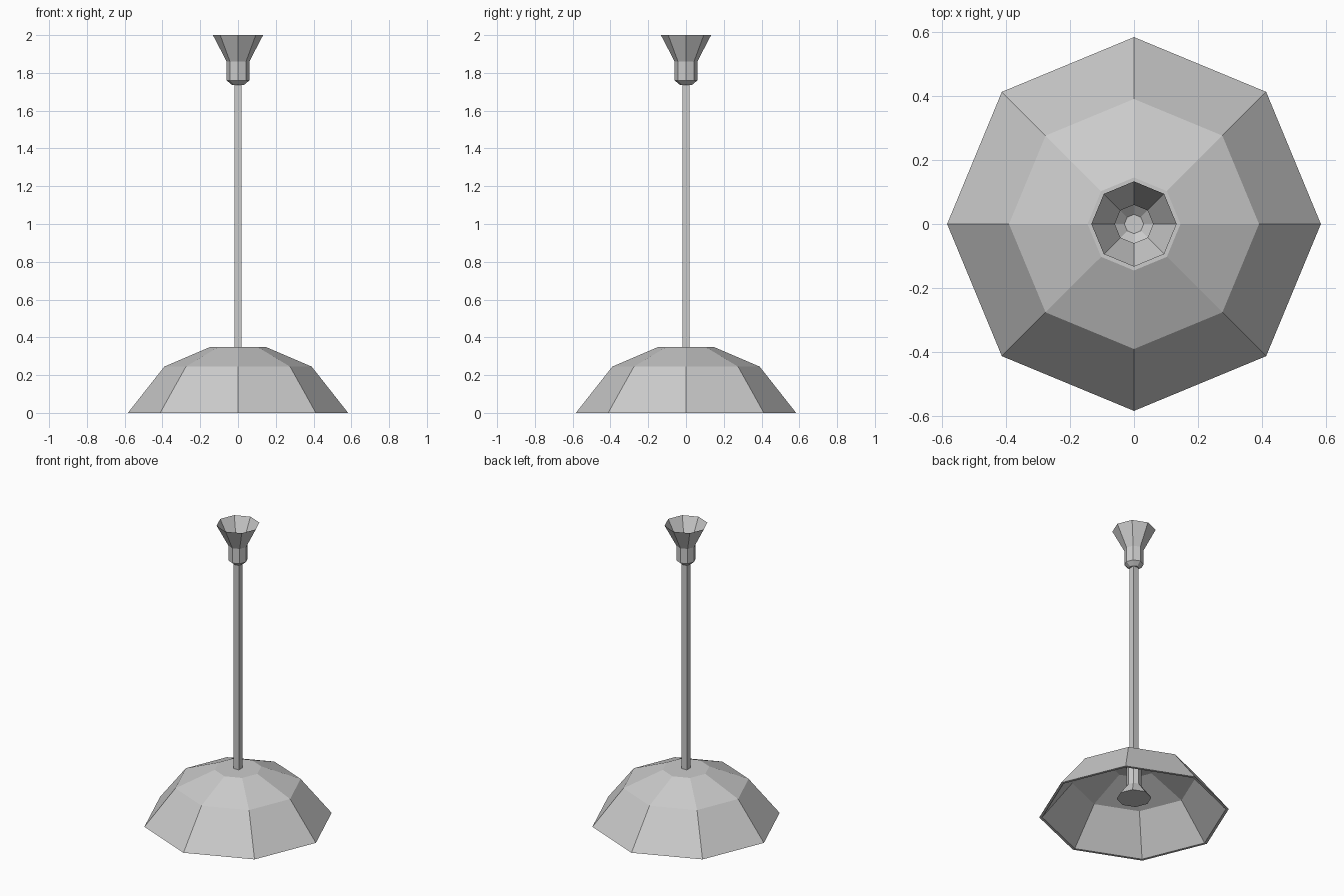
import bpy
import bmesh
from math import cos, sin, pi

cube = bpy.data.objects.get("Cube")
if cube:
    bpy.data.objects.remove(cube)

grey = bpy.data.materials.new("light_grey")
grey.use_nodes = True
colour = (0.6, 0.6, 0.6, 1)
grey.diffuse_color = colour
grey.node_tree.nodes["Principled BSDF"].inputs["Base Color"].default_value = colour


def lathe(name, profile, sides=8, turn=0.0, cap_start=False, cap_end=False):
    """Spin a bottom-to-top (radius, height) profile into a flat-faced part."""
    bm = bmesh.new()
    rings = []
    for r, z in profile:
        angles = [turn + 2 * pi * i / sides for i in range(sides)]
        rings.append([bm.verts.new((r * cos(a), r * sin(a), z)) for a in angles])
    for low, high in zip(rings, rings[1:]):
        for i in range(sides):
            j = (i + 1) % sides
            bm.faces.new((low[i], low[j], high[j], high[i]))
    if cap_start:
        bm.faces.new(rings[0][::-1])
    if cap_end:
        bm.faces.new(rings[-1])
    mesh = bpy.data.meshes.new(name)
    bm.to_mesh(mesh)
    bm.free()
    mesh.materials.append(grey)
    obj = bpy.data.objects.new(name, mesh)
    bpy.context.collection.objects.link(obj)
    return obj


# Faceted shade: outer shell, flat rim and inner shell
lathe("shade_outer", [(0.583, 0), (0.39, 0.245), (0.145, 0.35)], cap_end=True)
lathe("shade_inner", [(0.14, 0.335), (0.38, 0.233), (0.565, 0), (0.583, 0)],
      cap_start=True)

# Flared bulb holder hanging inside the shade
lathe("bulb_holder", [(0.107, 0.106), (0.045, 0.19), (0.045, 0.336)], cap_start=True)

# Square hanging rod
lathe("rod", [(0.028, 0.345), (0.028, 1.735)], sides=4, turn=pi / 4,
      cap_start=True, cap_end=True)

# Open ceiling cup
lathe("ceiling_cup", [(0.03, 1.735), (0.06, 1.76), (0.06, 1.86), (0.133, 2)],
      cap_start=True)
